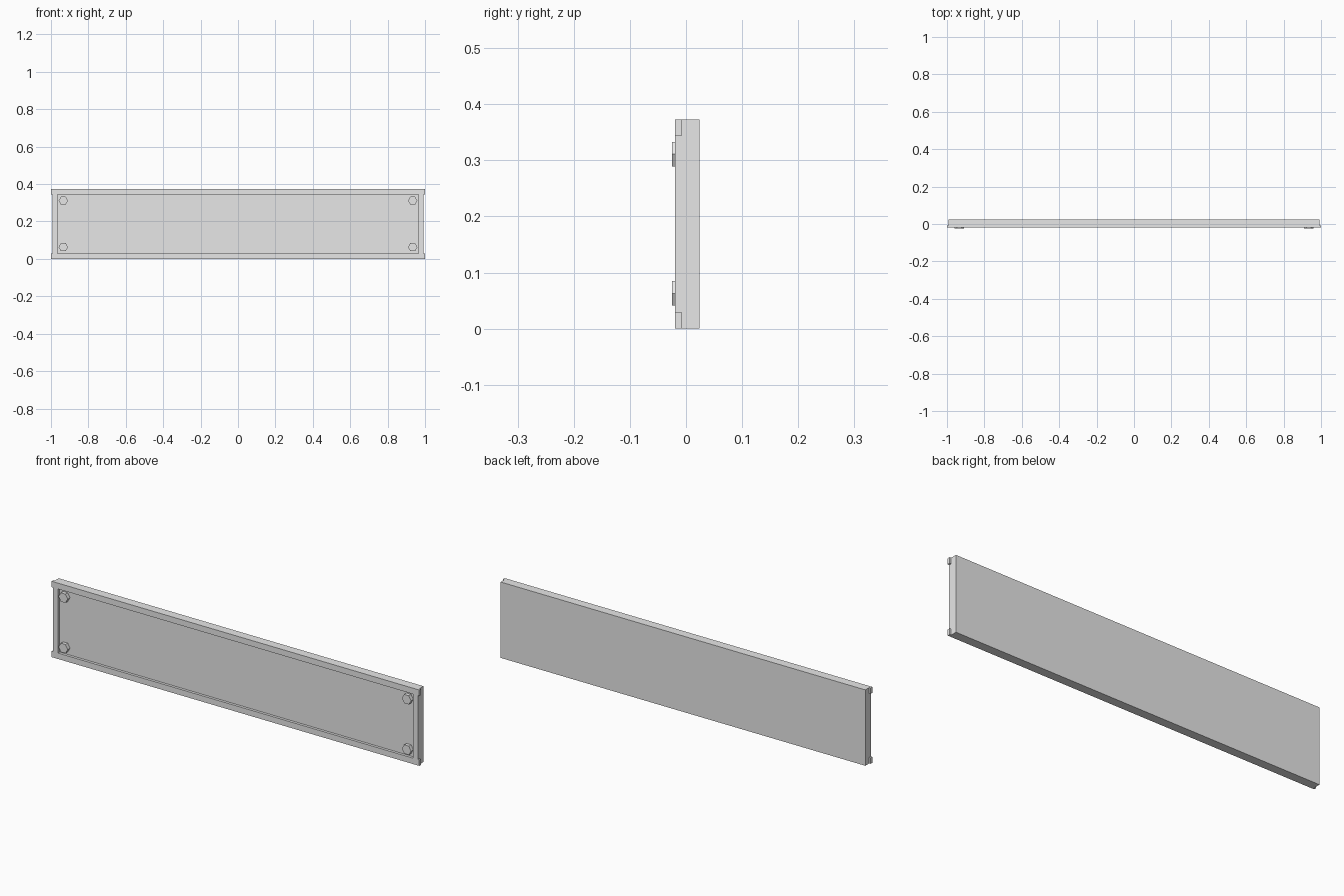
import bpy
import bmesh
import math
from mathutils import Matrix

cube = bpy.data.objects.get("Cube")
if cube:
    bpy.data.objects.remove(cube, do_unlink=True)

# One plain grey for everything
grey = bpy.data.materials.new("light_grey")
grey.use_nodes = True
grey.diffuse_color = (0.8, 0.8, 0.8, 1)
grey.node_tree.nodes["Principled BSDF"].inputs["Base Color"].default_value = grey.diffuse_color

HEIGHT = 0.373
HALF = 0.992                      # half width of the plate
BAR = 0.029                       # frame bar width
FRONT, STEP, BACK = -0.02, -0.007, 0.024
BOLT_FACE = -0.025


def finish(name, bm):
    mesh = bpy.data.meshes.new(name)
    bm.to_mesh(mesh)
    bm.free()
    mesh.materials.append(grey)
    obj = bpy.data.objects.new(name, mesh)
    bpy.context.collection.objects.link(obj)


def box(name, x, y, z):
    """Box from (low, high) pairs on each axis."""
    bm = bmesh.new()
    size = [b - a for a, b in (x, y, z)]
    mid = [(a + b) / 2 for a, b in (x, y, z)]
    bmesh.ops.create_cube(bm, size=1, matrix=Matrix.Translation(mid) @ Matrix.Diagonal((*size, 1)))
    finish(name, bm)


def hex_bolt(name, x, z):
    """Hexagonal head with its corners pointing sideways."""
    bm = bmesh.new()
    place = Matrix.Translation((x, (BOLT_FACE + STEP) / 2, z)) @ Matrix.Rotation(math.pi / 2, 4, "X")
    bmesh.ops.create_cone(bm, cap_ends=True, segments=6, radius1=0.025, radius2=0.025,
                          depth=STEP - BOLT_FACE, matrix=place)
    # Turn a corner to the side if the first one points up
    if max(v.co.x for v in bm.verts) - x < 0.024:
        bmesh.ops.rotate(bm, verts=bm.verts, cent=(x, 0, z),
                         matrix=Matrix.Rotation(math.pi / 6, 3, "Y"))
    finish(name, bm)


# Backing plate
box("back_plate", (-HALF, HALF), (STEP, BACK), (0, HEIGHT))

# Raised frame: the long bars overhang the ends, the short bars are flush
box("bottom_bar", (-1, 1), (FRONT, STEP), (0, BAR))
box("top_bar", (-1, 1), (FRONT, STEP), (HEIGHT - BAR, HEIGHT))
for side, s in (("left", 1), ("right", -1)):
    ends = sorted((s * (HALF - BAR + 0.002), s * HALF))
    box(side + "_bar", ends, (FRONT, STEP), (BAR, HEIGHT - BAR))
    # Corner bolts
    hex_bolt(side + "_lower_bolt", s * 0.934, 0.063)
    hex_bolt(side + "_upper_bolt", s * 0.934, HEIGHT - 0.062)
